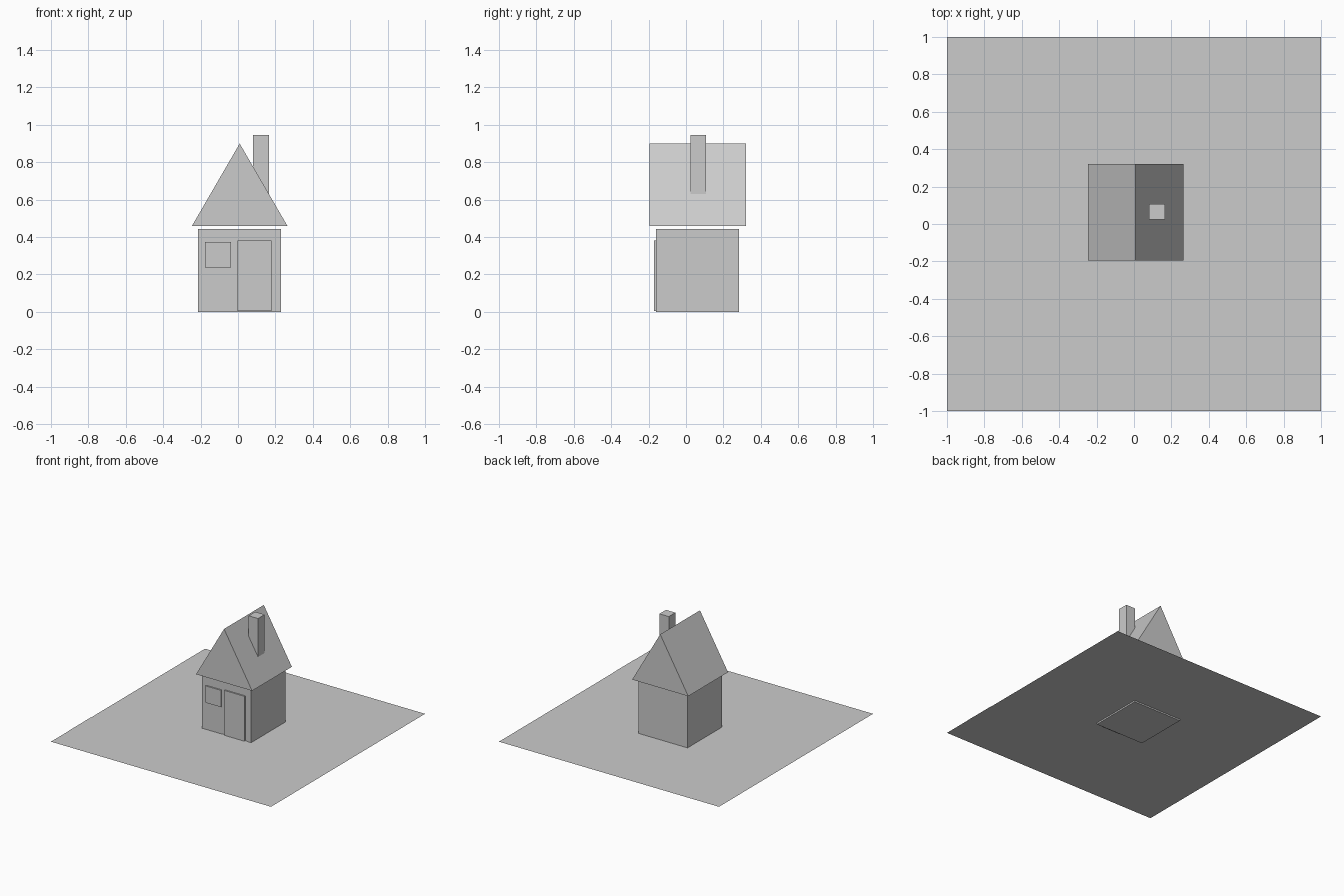
import bpy, bmesh

if "Cube" in bpy.data.objects:
    bpy.data.objects.remove(bpy.data.objects["Cube"])


def mesh_object(name, bm):
    bmesh.ops.recalc_face_normals(bm, faces=bm.faces)
    mesh = bpy.data.meshes.new(name)
    bm.to_mesh(mesh)
    bm.free()
    obj = bpy.data.objects.new(name, mesh)
    bpy.context.collection.objects.link(obj)
    return obj


def box(name, x, y, z):
    """Box from (min, max) ranges."""
    bm = bmesh.new()
    bmesh.ops.create_cube(bm, size=1)
    for v in bm.verts:
        v.co = [r[0] if c < 0 else r[1] for c, r in zip(v.co, (x, y, z))]
    return mesh_object(name, bm)


def flat(name, outline, z):
    """Single flat sheet from an xy outline."""
    bm = bmesh.new()
    bm.faces.new([bm.verts.new((x, y, z)) for x, y in outline])
    return mesh_object(name, bm)


def prism(name, profile, y):
    """Extrude an xz profile along y."""
    bm = bmesh.new()
    face = bm.faces.new([bm.verts.new((x, y[0], z)) for x, z in profile])
    side = bmesh.ops.extrude_face_region(bm, geom=[face], use_keep_orig=True)
    verts = [g for g in side["geom"] if isinstance(g, bmesh.types.BMVert)]
    bmesh.ops.translate(bm, verts=verts, vec=(0, y[1] - y[0], 0))
    return mesh_object(name, bm)


GROUND = 0.012

# Lawn sheet, with the road and the path to the door just above it
flat("lawn", [(-1, -1), (1, -1), (1, 1), (-1, 1)], GROUND)
flat("road_and_path", [(-1, -0.76), (1, -0.76), (1, -0.485), (0.205, -0.485),
                       (0.205, -0.16), (-0.03, -0.16), (-0.03, -0.485),
                       (-1, -0.485)], GROUND + 0.002)

# House body, sunk slightly through the lawn
box("walls", (-0.213, 0.231), (-0.16, 0.284), (0, 0.444))

# Overhanging gable roof, a small gap above the walls
prism("roof", [(-0.246, 0.46), (0.264, 0.46), (0.009, 0.9)], (-0.194, 0.322))

# Chimney rising through the right slope
box("chimney", (0.081, 0.166), (0.023, 0.108), (0.56, 0.945))

# Door and window panels on the front wall
box("door", (-0.004, 0.178), (-0.171, -0.15), (0.006, 0.383))
box("window", (-0.176, -0.037), (-0.171, -0.15), (0.237, 0.375))
